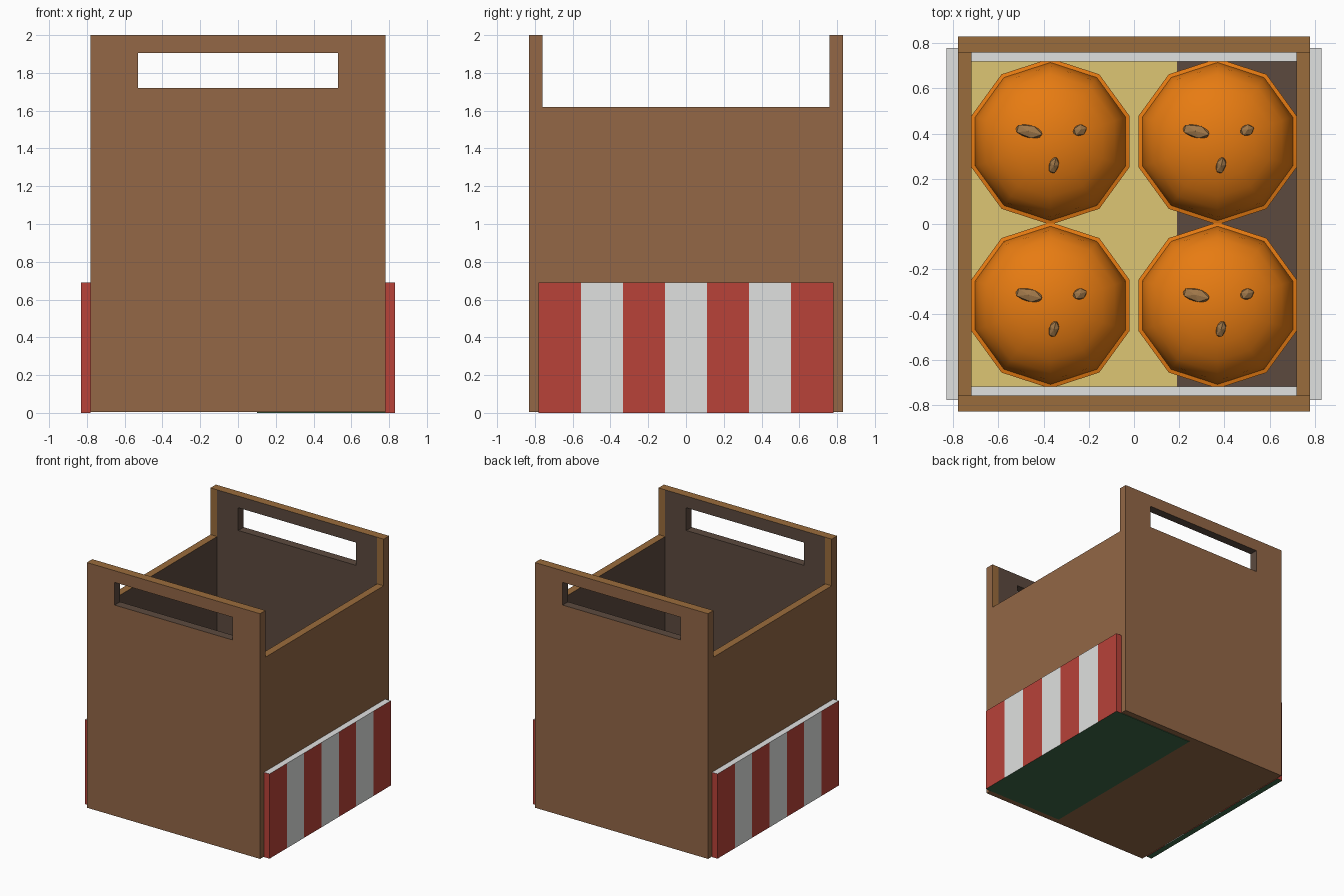
import bpy, bmesh, math
from mathutils import Matrix, Vector

if "Cube" in bpy.data.objects:
    bpy.data.objects.remove(bpy.data.objects["Cube"])

def lin(c):
    c /= 255
    return c / 12.92 if c <= 0.04045 else ((c + 0.055) / 1.055) ** 2.4

def mat(name, r, g, b):
    m = bpy.data.materials.new(name)
    m.diffuse_color = (lin(r), lin(g), lin(b), 1)
    m.use_nodes = True
    m.node_tree.nodes["Principled BSDF"].inputs["Base Color"].default_value = m.diffuse_color
    return m

OUTER = mat("brown board", 147, 103, 70)
INNER = mat("dark inner board", 92, 74, 63)
RIM = mat("ochre board edge", 154, 108, 60)
RED = mat("stripe red", 184, 66, 57)
WHITE = mat("stripe white", 224, 225, 224)
YELLOW = mat("liner yellow", 222, 198, 115)
GREEN = mat("base green", 62, 105, 72)
ORANGE = mat("bun orange", 232, 124, 18)
SEED = mat("seed tan", 158, 118, 72)

def finish(bm, name, mats, rule=None):
    bmesh.ops.recalc_face_normals(bm, faces=bm.faces)
    if rule:
        for f in bm.faces:
            f.material_index = rule(f.normal, f.calc_center_median())
    me = bpy.data.meshes.new(name)
    bm.to_mesh(me)
    bm.free()
    for m in mats:
        me.materials.append(m)
    ob = bpy.data.objects.new(name, me)
    bpy.context.collection.objects.link(ob)
    return ob

def box(name, lo, hi, mats, rule=None):
    bm = bmesh.new()
    lo, hi = Vector(lo), Vector(hi)
    bmesh.ops.create_cube(bm, size=1, matrix=Matrix.Translation((lo + hi) / 2)
                          @ Matrix.Diagonal((*(hi - lo), 1)))
    return finish(bm, name, mats, rule)

BOARD = [OUTER, INNER, RIM]

# Front and back panels with a handle slot
def end_panel(name, s):
    xs = [-.78, -.72, -.53, .53, .72, .78]
    zs = [.004, 1.62, 1.72, 1.905, 2]
    bm = bmesh.new()
    v = [[bm.verts.new((x, s * .83, z)) for z in zs] for x in xs]
    for i in range(len(xs) - 1):
        for j in range(len(zs) - 1):
            if (i, j) != (2, 2):
                bm.faces.new((v[i][j], v[i + 1][j], v[i + 1][j + 1], v[i][j + 1]))
    ext = bmesh.ops.extrude_face_region(bm, geom=bm.faces[:], use_keep_orig=True)
    bmesh.ops.translate(bm, vec=(0, -s * .07, 0),
                        verts=[g for g in ext["geom"] if isinstance(g, bmesh.types.BMVert)])

    def rule(n, c):
        if abs(n.y) > .5:
            if abs(c.y) > .8:
                return 0
            return 2 if abs(c.x) > .72 else 1
        if abs(c.x) > .77 or c.z < .1:
            return 0
        return 2 if c.z > 1.95 else 1
    finish(bm, name, BOARD, rule)

end_panel("front_panel", -1)
end_panel("back_panel", 1)

# Lower side panels, striped side boards and white inner liners
def striped(name, s):
    n, w = 7, 1.56 / 7
    ys = [-.78 + w * i for i in range(n + 1)]
    bm = bmesh.new()
    rings = [[bm.verts.new((s * x, y, z)) for x, z in
              ((.78, 0), (.83, 0), (.83, .69), (.78, .69))] for y in ys]
    for a, b in zip(rings, rings[1:]):
        for k in range(4):
            bm.faces.new((a[k], a[(k + 1) % 4], b[(k + 1) % 4], b[k]))
    bm.faces.new(rings[0])
    bm.faces.new(rings[-1])

    def rule(nm, c):
        if nm.z > .5:
            return 1
        if nm.z < -.5:
            return 2
        return min(n - 1, int((c.y + .78) / w)) % 2
    finish(bm, name, [RED, WHITE, GREEN], rule)

for s, side in ((-1, "left"), (1, "right")):
    a, b = sorted((s * .72, s * .78))
    box(side + "_panel", (a, -.76, .004), (b, .76, 1.62), BOARD,
        lambda n, c: 2 if n.z > .5 else (0 if abs(c.x) > .76 or n.z < -.5 else 1))
    striped(side + "_striped_board", s)
    a, b = sorted((s * .72, s * .76))
    box(("front" if s < 0 else "back") + "_liner", (-.72, a, .06), (.72, b, .69), [WHITE])

# Floor, with the yellow sheet on top and the green sheet below
box("floor", (-.72, -.76, .004), (.72, .76, .06), BOARD,
    lambda n, c: 1 if n.z > .5 else 0)
box("yellow_sheet", (-.72, -.72, .06), (.19, .72, .064), [YELLOW])
box("green_sheet", (.1, -.78, 0), (.78, .78, .004), [GREEN])

# Ten-sided buns with a lip, a domed top and three seeds
DOME_Z, DOME_R, DOME_H = .36, .345, .22

def bun(name, cx, cy):
    prof = [(.31, .064), (.36, .11), (.368, .2), (.368, .32), (.35, .325)]
    prof += [(DOME_R * math.cos(t), DOME_Z + DOME_H * math.sin(t))
             for t in [math.radians(15 * k) for k in range(6)]]
    bm = bmesh.new()
    rings = []
    for r, z in prof:
        rings.append([bm.verts.new((cx + r * math.cos(a), cy + r * math.sin(a), z))
                      for a in [math.radians(90 + 36 * k) for k in range(10)]])
    for a, b in zip(rings, rings[1:]):
        for k in range(10):
            bm.faces.new((a[k], a[(k + 1) % 10], b[(k + 1) % 10], b[k])).smooth = True
    bm.faces.new(rings[0])
    tip = bm.verts.new((cx, cy, DOME_Z + DOME_H))
    for k in range(10):
        bm.faces.new((rings[-1][k], rings[-1][(k + 1) % 10], tip)).smooth = True
    ob = finish(bm, name, [ORANGE])
    bpy.ops.object.select_all(action='DESELECT')
    bpy.context.view_layer.objects.active = ob
    ob.select_set(True)
    bpy.ops.object.shade_smooth_by_angle(angle=math.radians(40))

    bm = bmesh.new()
    for x, y, a, b, rot in ((-.095, .045, .07, .032, -14), (.13, .05, .036, .027, 20),
                            (.015, -.105, .042, .024, 75)):
        z = DOME_Z + DOME_H * math.sqrt(1 - (x * x + y * y) / DOME_R ** 2)
        nrm = Vector((x / DOME_R ** 2, y / DOME_R ** 2, (z - DOME_Z) / DOME_H ** 2))
        tilt = nrm.to_track_quat('Z', 'Y').to_matrix().to_4x4()
        tilt = Vector((0, 0, 1)).rotation_difference(nrm).to_matrix().to_4x4()
        bmesh.ops.create_icosphere(
            bm, subdivisions=1, radius=1,
            matrix=Matrix.Translation((cx + x, cy + y, z)) @ tilt
            @ Matrix.Rotation(math.radians(rot), 4, 'Z') @ Matrix.Diagonal((a, b, .018, 1)))
    finish(bm, name + "_seeds", [SEED])

for i, (x, y) in enumerate(((-.37, .365), (.37, .365), (-.37, -.36), (.37, -.36))):
    bun("bun_%d" % (i + 1), x, y)
